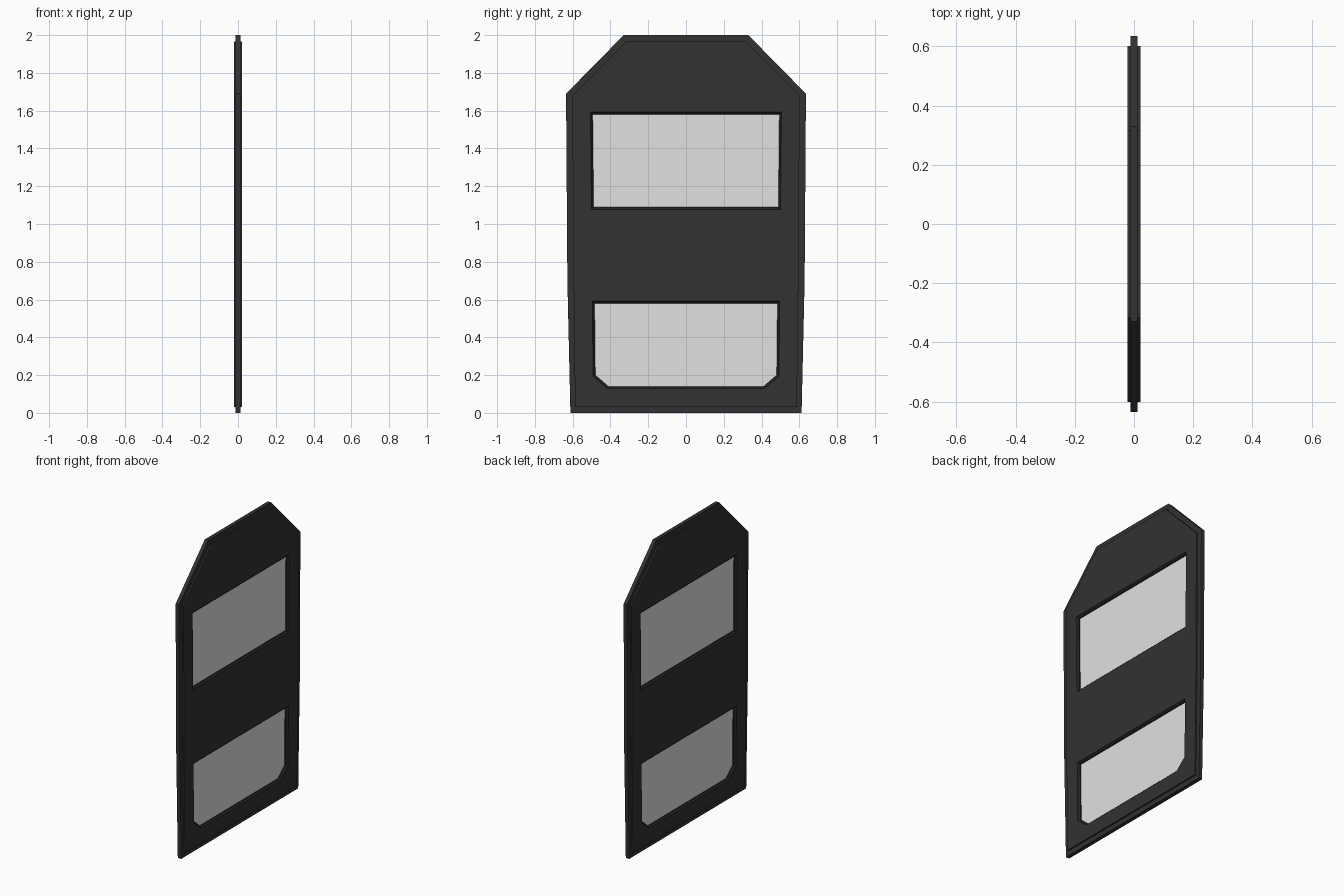
import bpy, bmesh, math
from mathutils import Matrix

if "Cube" in bpy.data.objects:
    bpy.data.objects.remove(bpy.data.objects["Cube"])


def material(name, v):
    m = bpy.data.materials.new(name)
    m.diffuse_color = (v, v, v, 1)
    m.use_nodes = True
    m.node_tree.nodes["Principled BSDF"].inputs["Base Color"].default_value = m.diffuse_color
    return m


BODY = material("charcoal panel", 0.032)
SEAL = material("black seal", 0.016)
GLASS = material("pale glass", 0.75)

# local x, y, z -> world y, z, x
TO_WORLD = Matrix(((0, 0, 1, 0), (1, 0, 0, 0), (0, 1, 0, 0), (0, 0, 0, 1)))


def mirrored(right):
    """Closed outline from its right half, listed bottom to top."""
    return right + [(-y, z) for y, z in reversed(right)]


def link(name, bm, mat):
    bmesh.ops.remove_doubles(bm, verts=bm.verts, dist=1e-5)
    bmesh.ops.recalc_face_normals(bm, faces=bm.faces)
    me = bpy.data.meshes.new(name)
    bm.to_mesh(me)
    bm.free()
    me.shade_flat()
    me.materials.clear()
    me.materials.append(mat)
    for p in me.polygons:
        p.material_index = 0
    ob = bpy.data.objects.new(name, me)
    bpy.context.collection.objects.link(ob)
    return ob


def plate(name, outlines, half, mat):
    """Flat plate; the first outline is the edge, the others are holes."""
    cu = bpy.data.curves.new(name + " profile", 'CURVE')
    cu.dimensions = '2D'
    cu.fill_mode = 'BOTH'
    cu.extrude = half
    for pts in outlines:
        s = cu.splines.new('POLY')
        s.points.add(len(pts) - 1)
        for p, (y, z) in zip(s.points, pts):
            p.co = (y, z, 0, 1)
        s.use_cyclic_u = True
    tmp = bpy.data.objects.new(name + " profile", cu)
    bpy.context.collection.objects.link(tmp)
    deps = bpy.context.evaluated_depsgraph_get()
    me = bpy.data.meshes.new_from_object(tmp.evaluated_get(deps))
    bm = bmesh.new()
    bm.from_mesh(me)
    bm.transform(TO_WORLD)
    bpy.data.objects.remove(tmp)
    bpy.data.curves.remove(cu)
    bpy.data.meshes.remove(me)
    return link(name, bm, mat)


def seal(name, outer, inner, half_out, half_in, mat):
    """Sloped reveal running from the panel face down to the glass."""
    bm = bmesh.new()
    loops = [(outer, half_out), (inner, half_in), (inner, -half_in), (outer, -half_out)]
    rings = [[bm.verts.new((x, y, z)) for y, z in pts] for pts, x in loops]
    n = len(outer)
    for a, b in zip(rings, rings[1:]):
        for i in range(n):
            j = (i + 1) % n
            bm.faces.new((a[i], a[j], b[j], b[i]))
    return link(name, bm, mat)


# outlines: outer edge, raised panel, openings and glass
edge = mirrored([(0.612, 0), (0.628, 0.7), (0.635, 1.69), (0.33, 2.0)])
raised = mirrored([(0.587, 0.032), (0.595, 0.7), (0.602, 1.677), (0.316, 1.966)])
upper_out = mirrored([(0.500, 1.078), (0.506, 1.592)])
upper_in = mirrored([(0.489, 1.09), (0.494, 1.58)])
lower_out = mirrored([(0.415, 0.128), (0.492, 0.194), (0.496, 0.592)])
lower_in = mirrored([(0.410, 0.14), (0.480, 0.20), (0.484, 0.58)])

HALF = 0.022
plate("door_rim", [edge, raised], 0.0125, BODY)
plate("door_panel", [raised, upper_out, lower_out], HALF, BODY)
for label, out, inn in (("upper", upper_out, upper_in), ("lower", lower_out, lower_in)):
    seal(label + "_window_seal", out, inn, HALF, 0.010, SEAL)
    plate(label + "_window_glass", [inn], 0.004, GLASS)
